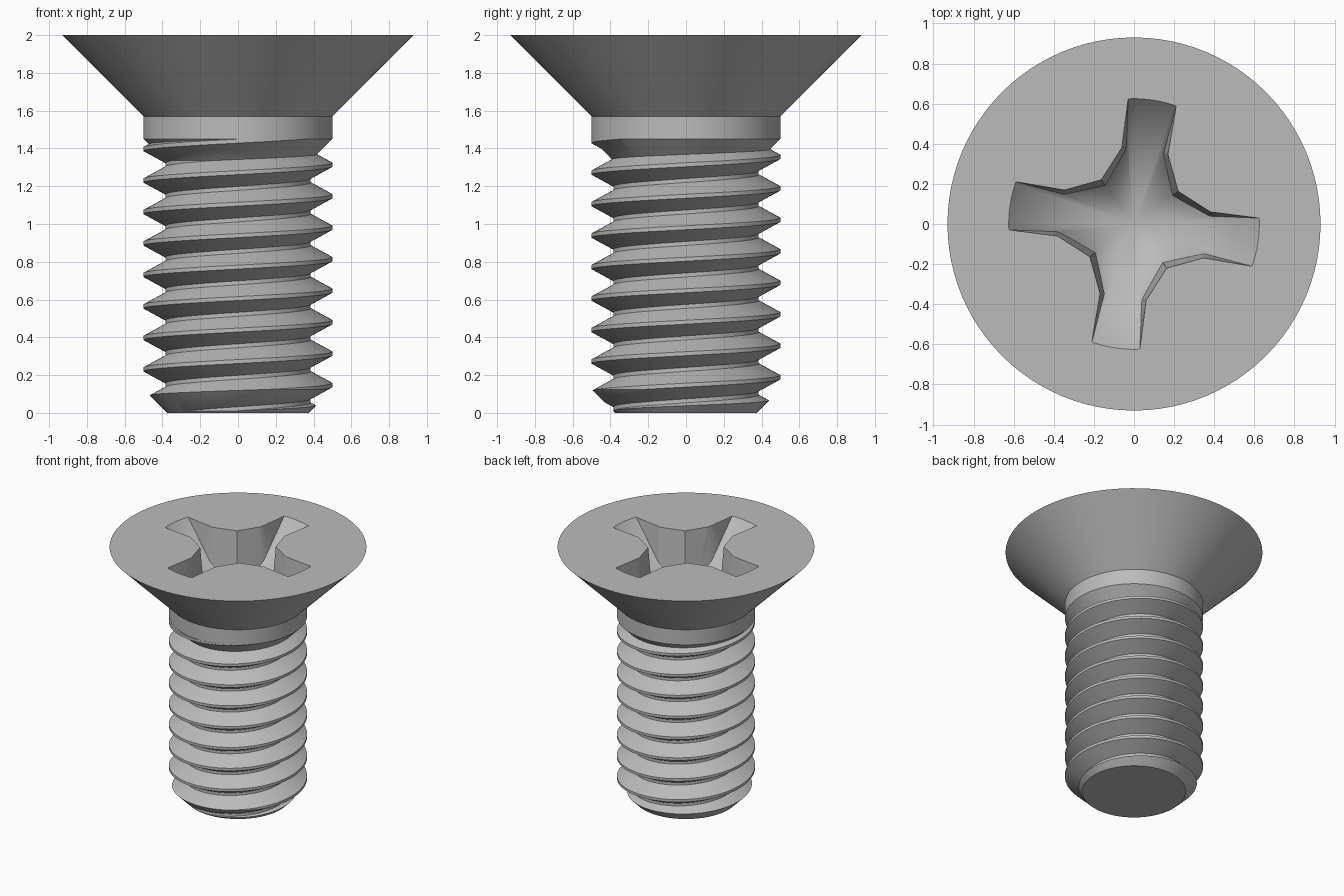
import bpy, bmesh
from math import sin, cos, pi, radians
from mathutils import Matrix

SEGMENTS = 96
PITCH = 1 / 6
CORE, CREST = 0.385, 0.5

cube = bpy.data.objects.get("Cube")
if cube:
    bpy.data.objects.remove(cube, do_unlink=True)

steel = bpy.data.materials.new("steel grey")
steel.use_nodes = True
colour = (0.5, 0.5, 0.5, 1)
steel.diffuse_color = colour
steel.node_tree.nodes["Principled BSDF"].inputs["Base Color"].default_value = colour


def make_object(name, bm):
    bmesh.ops.recalc_face_normals(bm, faces=bm.faces)
    mesh = bpy.data.meshes.new(name)
    bm.to_mesh(mesh)
    bm.free()
    mesh.materials.append(steel)
    obj = bpy.data.objects.new(name, mesh)
    bpy.context.collection.objects.link(obj)
    return obj


def lathe(name, profile):
    """Spin (radius, height) points about the z axis."""
    bm = bmesh.new()
    verts = [bm.verts.new((r, 0, z)) for r, z in profile]
    edges = [bm.edges.new(pair) for pair in zip(verts, verts[1:])]
    bmesh.ops.spin(bm, geom=verts + edges, cent=(0, 0, 0), axis=(0, 0, 1),
                   angle=2 * pi, steps=SEGMENTS)
    bmesh.ops.remove_doubles(bm, verts=bm.verts, dist=1e-5)
    return make_object(name, bm)


def combine(obj, other, operation):
    """Apply a boolean and discard the second solid."""
    mod = obj.modifiers.new("combine", "BOOLEAN")
    mod.operation, mod.object, mod.solver = operation, other, "EXACT"
    bpy.context.view_layer.objects.active = obj
    bpy.ops.object.modifier_apply(modifier=mod.name)
    bpy.data.objects.remove(other, do_unlink=True)


def helical_thread(name, start, turns):
    """Right-handed thread: one profile column per angle, capped by fans."""
    flat = PITCH / 16
    root = PITCH / 2 - flat
    tooth = [(CORE, -root), (CREST, -flat), (CREST, flat), (CORE, root)]
    bm = bmesh.new()
    columns = []
    for j in range(SEGMENTS):
        a = 2 * pi * j / SEGMENTS
        columns.append([bm.verts.new((r * cos(a), r * sin(a),
                                      start + PITCH * (k + j / SEGMENTS) + z))
                        for k in range(turns) for r, z in tooth])
    step = len(tooth)
    # The last column meets the first one a full pitch higher
    for j in range(SEGMENTS):
        left = columns[j]
        right = columns[j + 1] if j + 1 < SEGMENTS else columns[0][step:]
        for i in range(min(len(left), len(right)) - 1):
            bm.faces.new((left[i], right[i], right[i + 1], left[i + 1]))
    # The last column has a free end of one pitch at the top
    bottom = [c[0] for c in columns] + columns[0][step:0:-1]
    top = [c[-1] for c in columns[:-1]] + columns[-1][-1 - step:]
    top = top[:SEGMENTS - 1] + columns[-1][:-step - 2:-1]
    for loop, z in ((bottom, start - PITCH), (top, start + PITCH * (turns + 1))):
        centre = bm.verts.new((0, 0, z))
        for a, b in zip(loop, loop[1:] + loop[:1]):
            if bm.edges.get((a, b)):
                bm.faces.new((a, b, centre))
    fill = [e for e in bm.edges if e.is_boundary]
    if fill:
        bmesh.ops.holes_fill(bm, edges=fill)
    return make_object(name, bm)


def star_prism(name, top, depth, draft):
    """Four-winged tapering plug for the cross recess."""
    bm = bmesh.new()
    rings = []
    for d in (-0.1, depth):
        ring = []
        for k in range(4):
            turn = Matrix.Rotation(k * pi / 2 - radians(8.5), 3, "Z")
            s = draft * d
            corner = (0.274 - s) * sin(pi / 4)
            for x, y in ((0.124 - s, 0.75), (-0.124 + s, 0.75),
                         (-0.116 + s, 0.368), (-corner, corner),
                         (-0.368, 0.116 - s)):
                if (x, y) != (-0.368, 0.116 - s):
                    ring.append(bm.verts.new(turn @ Matrix.Translation((x, y, top - d)).to_translation()))
                else:
                    ring.append(bm.verts.new(turn @ Matrix.Translation((x, y, top - d)).to_translation()))
        rings.append(ring)
    n = len(rings[0])
    for i in range(n):
        j = (i + 1) % n
        bm.faces.new((rings[0][i], rings[0][j], rings[1][j], rings[1][i]))
    for ring in rings:
        bm.faces.new(ring)
    bmesh.ops.triangulate(bm, faces=bm.faces)
    return make_object(name, bm)


# Threaded shank, trimmed flat with a chamfered tip
screw = helical_thread("countersunk_screw", 0.147 - 3 * PITCH, 14)
trim = lathe("shank_trim", [(0, 0), (0.375, 0), (0.6, 0.225), (0.6, 1.4495), (0, 1.4495)])
combine(screw, trim, "INTERSECT")

# Plain collar with a run-out cone below and the countersunk head above
head = lathe("head", [(0, 1.2), (0.25, 1.2), (0.5, 1.45), (0.5, 1.57), (0.93, 2), (0, 2)])
combine(screw, head, "UNION")

# Cross recess: winged plug limited by a conical floor
recess = star_prism("recess_plug", 2, 0.8, 0.08)
slope = 1.1
floor = lathe("recess_floor", [(0, 2 - 0.625 * slope), (0.625 + 0.05 / slope, 2.05), (0, 2.05)])
combine(recess, floor, "INTERSECT")
combine(screw, recess, "DIFFERENCE")

# Smooth round surfaces with crisp edges
bpy.ops.object.select_all(action="DESELECT")
screw.select_set(True)
bpy.context.view_layer.objects.active = screw
bpy.ops.object.shade_smooth_by_angle(angle=radians(25))
